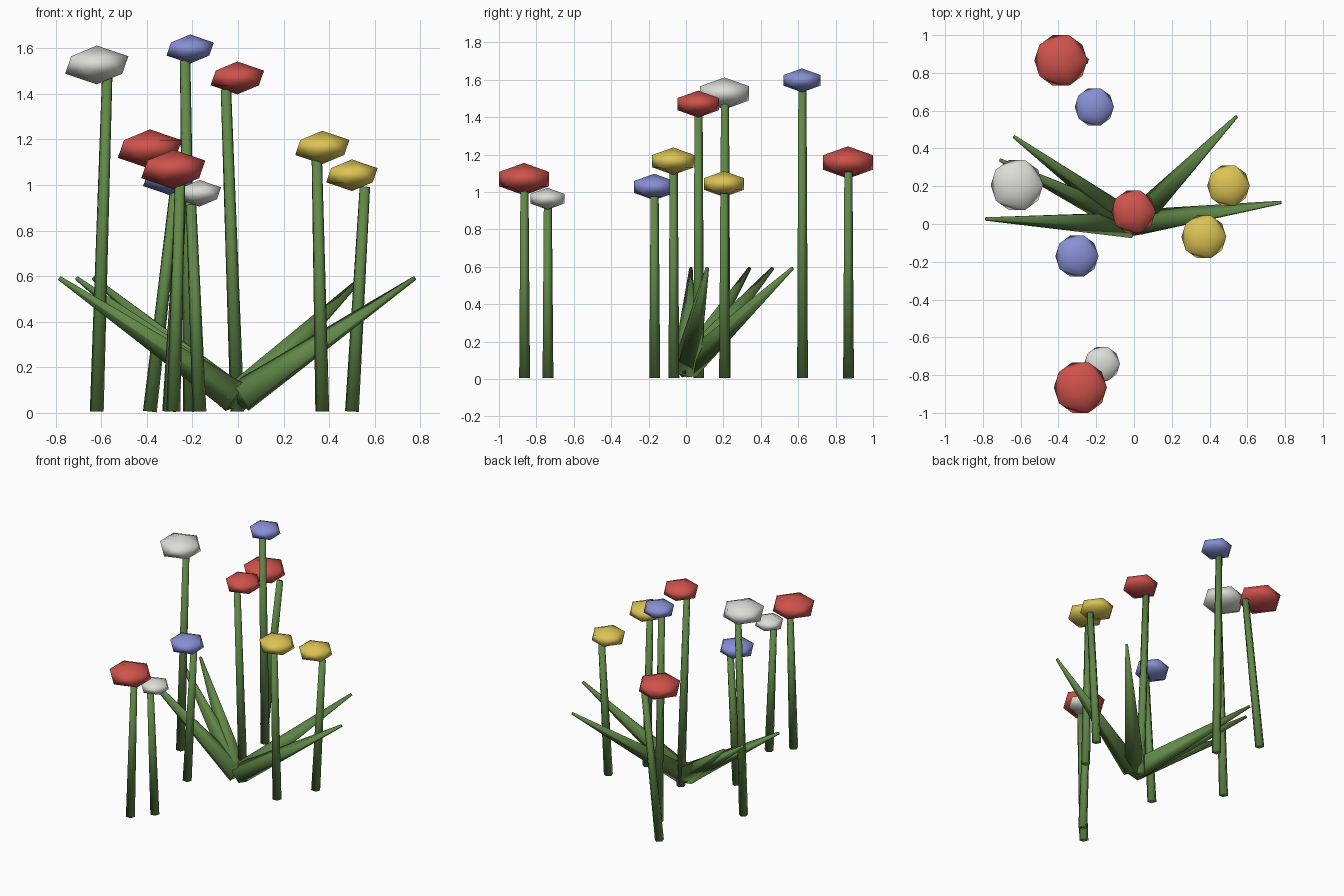
import bpy, math
from mathutils import Vector, Matrix

if "Cube" in bpy.data.objects:
    bpy.data.objects.remove(bpy.data.objects["Cube"])


def material(name, rgb):
    m = bpy.data.materials.new(name)
    m.diffuse_color = (*rgb, 1)
    m.use_nodes = True
    m.node_tree.nodes["Principled BSDF"].inputs["Base Color"].default_value = m.diffuse_color
    return m


GREEN = material("leaf green", (0.12, 0.25, 0.065))
COLOURS = {
    "red": material("red", (0.62, 0.085, 0.07)),
    "yellow": material("yellow", (0.72, 0.55, 0.09)),
    "blue": material("blue", (0.24, 0.28, 0.66)),
    "white": material("white", (0.72, 0.72, 0.68)),
}


def finish(name, mat):
    ob = bpy.context.object
    ob.name = name
    ob.data.materials.append(mat)
    bpy.ops.object.shade_smooth()
    return ob


def tapered(name, a, b, r1, r2, rot, sides=5):
    """Five-sided tapered rod from a to b."""
    a, b = Vector(a), Vector(b)
    bpy.ops.mesh.primitive_cone_add(vertices=sides, radius1=r1, radius2=r2, depth=(b - a).length)
    ob = finish(name, GREEN)
    ob.matrix_world = Matrix.Translation((a + b) / 2) @ rot


# Flowers: colour, head x, y, z, head radius, sideways lean of the stem top
flowers = [
    ("white", -0.62, 0.206, 1.527, 0.155, 0.046),
    ("blue", -0.21, 0.62, 1.597, 0.116, -0.022),
    ("red", -0.003, 0.065, 1.47, 0.131, -0.05),
    ("red", -0.387, 0.866, 1.158, 0.157, 0.127),
    ("red", -0.284, -0.866, 1.069, 0.157, 0.03),
    ("yellow", 0.37, -0.068, 1.165, 0.133, -0.024),
    ("yellow", 0.50, 0.203, 1.043, 0.126, 0.057),
    ("blue", -0.302, -0.17, 1.027, 0.128, 0.055),
    ("white", -0.169, -0.741, 0.964, 0.106, -0.037),
]
for i, (col, x, y, z, r, lean) in enumerate(flowers):
    top = z - 0.05
    tapered(f"stem_{i}", (x, y, 0.006), (x + lean, y, top), 0.032, 0.024,
            Matrix.Rotation(math.atan2(lean, top), 4, 'Y'))
    # flattened faceted bloom
    bpy.ops.mesh.primitive_ico_sphere_add(subdivisions=1, radius=r, location=(x, y, z))
    finish(f"bloom_{i}", COLOURS[col]).scale = (1, 1, 0.55)

# Leaves fanning out from the middle at given headings
for i, deg in enumerate((8.3, 46.3, 143.9, 154.4, 178)):
    h = math.radians(deg)
    c, s = math.cos(h), math.sin(h)
    tapered(f"leaf_{i}", (0.01 * c, 0.01 * s, 0.068), (0.785 * c, 0.785 * s, 0.592), 0.075, 0.01,
            Matrix.Rotation(h, 4, 'Z') @ Matrix.Rotation(math.atan2(0.775, 0.524), 4, 'Y'))
